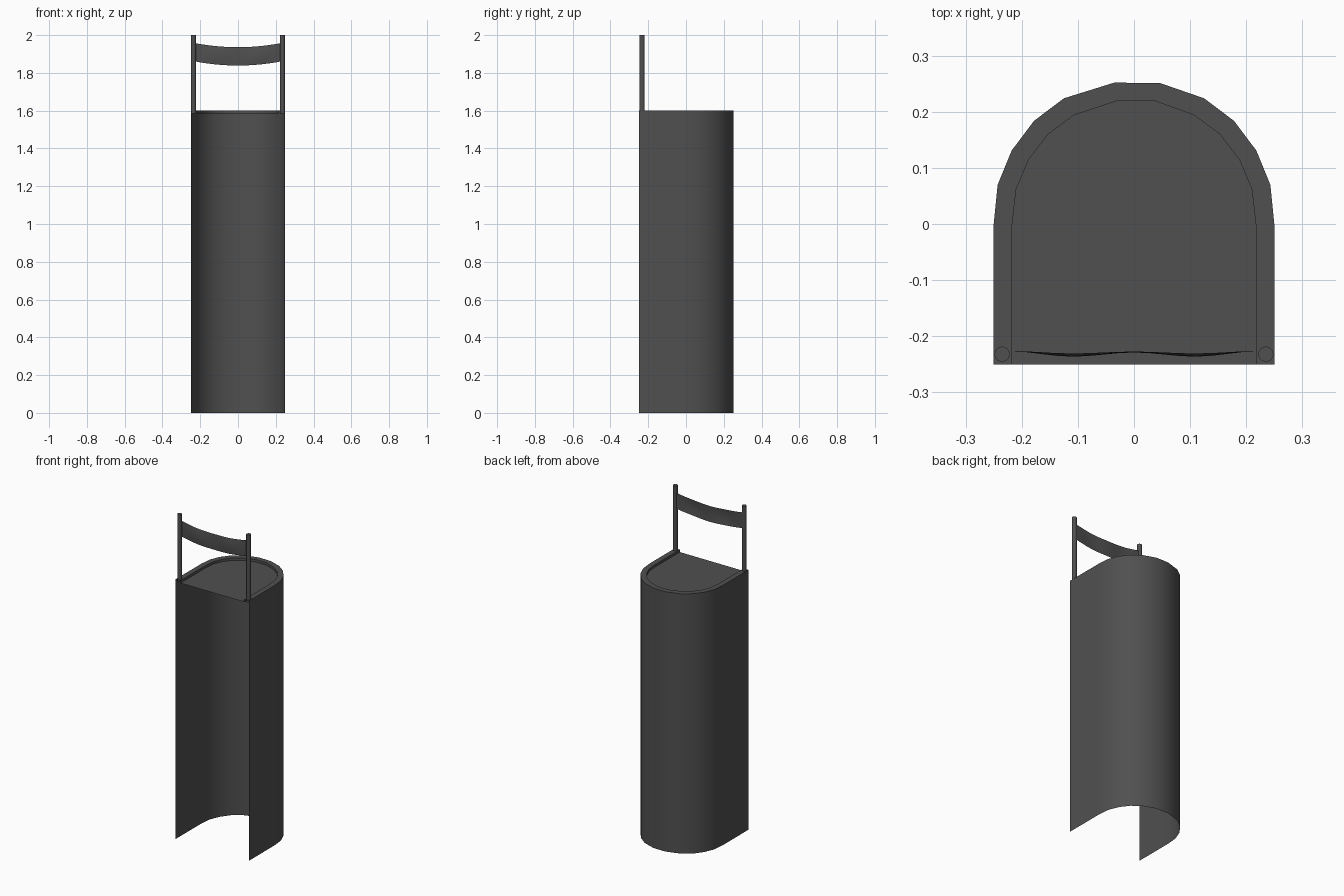
import bpy, bmesh, math

if "Cube" in bpy.data.objects:
    bpy.data.objects.remove(bpy.data.objects["Cube"])

mat = bpy.data.materials.new("dark_grey")
mat.diffuse_color = (0.08, 0.08, 0.08, 1)
mat.use_nodes = True
mat.node_tree.nodes["Principled BSDF"].inputs["Base Color"].default_value = mat.diffuse_color


def make_object(name, bm, angle=35):
    mesh = bpy.data.meshes.new(name)
    bm.normal_update()
    bm.to_mesh(mesh)
    bm.free()
    ob = bpy.data.objects.new(name, mesh)
    bpy.context.collection.objects.link(ob)
    mesh.materials.append(mat)
    bpy.ops.object.select_all(action='DESELECT')
    ob.select_set(True)
    bpy.context.view_layer.objects.active = ob
    bpy.ops.object.shade_smooth_by_angle(angle=math.radians(angle))
    return ob


def strip(bm, a, b):
    for i in range(len(a) - 1):
        bm.faces.new((a[i], a[i + 1], b[i + 1], b[i]))


def outline(side, apex):
    """U-shaped plan: straight sides, faceted arc, flat apex."""
    right = [(side[0][0], -0.25)] + side
    left = [(-x, y) for x, y in reversed(right)]
    return right + apex + left


def ring(bm, pts, z):
    return [bm.verts.new((x, y, z)) for x, y in pts]


TOP, PANEL = 1.6, 1.585
outer = outline([(0.25, 0.0), (0.243, 0.07), (0.218, 0.131), (0.178, 0.184), (0.125, 0.224)],
                [(0.047, 0.251), (-0.035, 0.252)])
inner = outline([(0.217, 0.0), (0.21, 0.062), (0.188, 0.114), (0.153, 0.16), (0.107, 0.194)],
                [(0.038, 0.219), (-0.031, 0.219)])

# Curved thin wall, open at the front and the bottom
bm = bmesh.new()
strip(bm, ring(bm, outer, 0), ring(bm, outer, TOP))
make_object("curved_wall", bm)

# Flat rim with its small inner step
bm = bmesh.new()
rim_in = ring(bm, inner, TOP)
strip(bm, ring(bm, outer, TOP), rim_in)
strip(bm, rim_in, ring(bm, inner, PANEL))
make_object("top_rim", bm)

# Recessed top panel
bm = bmesh.new()
bm.faces.new(ring(bm, inner, PANEL))
make_object("top_panel", bm)

# Two round posts at the front corners
for name, sx in (("left_post", -1), ("right_post", 1)):
    bm = bmesh.new()
    bmesh.ops.create_cone(bm, cap_ends=True, segments=24, radius1=0.0135,
                          radius2=0.0135, depth=2.0 - PANEL)
    bmesh.ops.translate(bm, verts=bm.verts,
                        vec=(sx * 0.235, -0.232, (2.0 + PANEL) / 2))
    make_object(name, bm)

# Sagging strap between the posts, gently rippled
bm = bmesh.new()
cols, rows = 16, 4
grid = []
for r in range(rows + 1):
    v = r / rows
    row = []
    for c in range(cols + 1):
        u = 2 * c / cols - 1
        ripple = 0.008 * math.sin(math.pi * u) ** 2 + 0.003 * (1 - u * u)
        y = -0.226 - ripple * math.sin(math.pi * (0.15 + 0.7 * v))
        z = 1.957 - 0.097 * v - 0.021 * (1 - u * u)
        row.append(bm.verts.new((u * 0.224, y, z)))
    grid.append(row)
for a, b in zip(grid, grid[1:]):
    strip(bm, b, a)
make_object("hanging_strap", bm)
